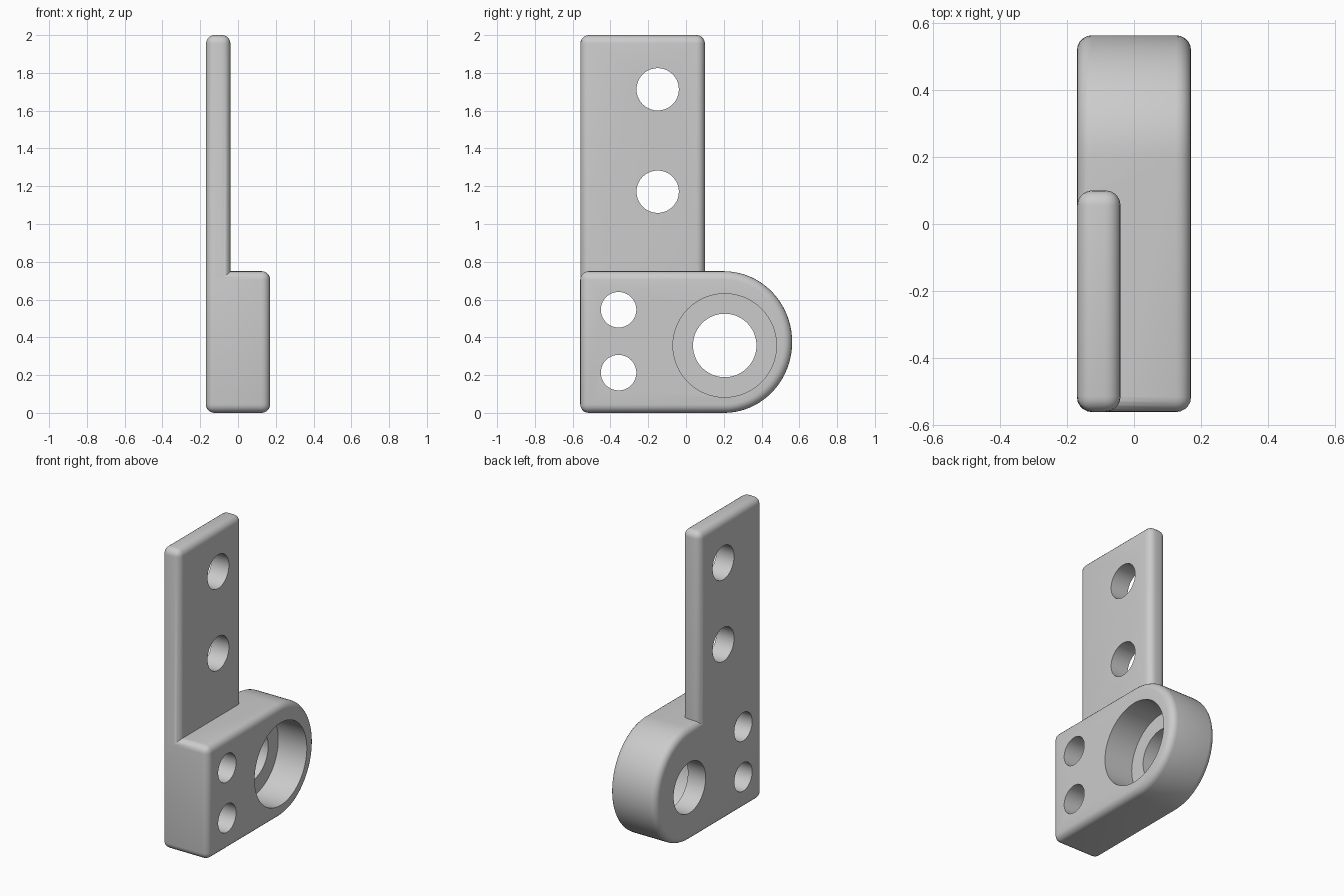
import bpy, bmesh, math

if "Cube" in bpy.data.objects:
    bpy.data.objects.remove(bpy.data.objects["Cube"])

FILLET = 0.045
LEFT, STEP, RIGHT = -0.17, -0.04, 0.17   # outer face, plate face, block face
FRONT = -0.56

grey = bpy.data.materials.new("plain grey")
grey.use_nodes = True
colour = (0.6, 0.6, 0.6, 1)
grey.diffuse_color = colour
grey.node_tree.nodes["Principled BSDF"].inputs["Base Color"].default_value = colour


def prism(name, outline, x0, x1):
    """Extrude a (y, z) outline along x."""
    bm = bmesh.new()
    face = bm.faces.new([bm.verts.new((x0, y, z)) for y, z in outline])
    grown = bmesh.ops.extrude_face_region(bm, geom=[face])["geom"]
    bmesh.ops.translate(bm, vec=(x1 - x0, 0, 0),
                        verts=[g for g in grown if isinstance(g, bmesh.types.BMVert)])
    bmesh.ops.recalc_face_normals(bm, faces=bm.faces)
    mesh = bpy.data.meshes.new(name)
    bm.to_mesh(mesh)
    bm.free()
    obj = bpy.data.objects.new(name, mesh)
    bpy.context.collection.objects.link(obj)
    mesh.materials.append(grey)
    return obj


def ellipse(y, z, ry, rz, start, end, steps):
    return [(y + ry * math.cos(a), z + rz * math.sin(a))
            for a in (start + (end - start) * i / steps for i in range(steps + 1))]


def apply_all(obj):
    bpy.ops.object.select_all(action='DESELECT')
    bpy.context.view_layer.objects.active = obj
    obj.select_set(True)
    for name in [m.name for m in obj.modifiers]:
        bpy.ops.object.modifier_apply(modifier=name)


def round_edges(obj):
    bevel = obj.modifiers.new("fillet", 'BEVEL')
    bevel.width = FILLET
    bevel.segments = 5
    bevel.limit_method = 'ANGLE'
    bevel.angle_limit = math.radians(40)
    bevel.use_clamp_overlap = False
    apply_all(obj)


def combine(obj, other, operation):
    mod = obj.modifiers.new(operation.lower(), 'BOOLEAN')
    mod.operation = operation
    mod.solver = 'EXACT'
    mod.object = other
    apply_all(obj)
    bpy.data.objects.remove(other)


# Thick block with a rounded rear end
nose = ellipse(0.2, 0.375, 0.362, 0.375, -math.pi / 2, math.pi / 2, 40)
bracket = prism("mounting_bracket", [(FRONT, 0)] + nose + [(FRONT, 0.75)], LEFT, RIGHT)
round_edges(bracket)

# Tall thin plate, a hair inside the block faces so the union is clean
hair = 0.0008
plate = prism("upright_plate", [(FRONT + hair, 0.2), (0.1, 0.2), (0.1, 2), (FRONT + hair, 2)],
              LEFT + hair, STEP)
round_edges(plate)
combine(bracket, plate, 'UNION')

# Bolt holes, shaft hole, and the counterbore that stops at the plate depth
for y, z, radius, start in [(-0.15, 1.713, 0.112, -1), (-0.15, 1.171, 0.112, -1),
                            (-0.357, 0.546, 0.094, -1), (-0.357, 0.213, 0.094, -1),
                            (0.205, 0.357, 0.168, -1), (0.205, 0.357, 0.274, STEP)]:
    circle = ellipse(y, z, radius, radius, 0, 2 * math.pi, 64)[:-1]
    combine(bracket, prism("hole_cutter", circle, start, 1), 'DIFFERENCE')

bpy.ops.object.select_all(action='DESELECT')
bracket.select_set(True)
bpy.context.view_layer.objects.active = bracket
bpy.ops.object.shade_smooth_by_angle(angle=math.radians(30))
